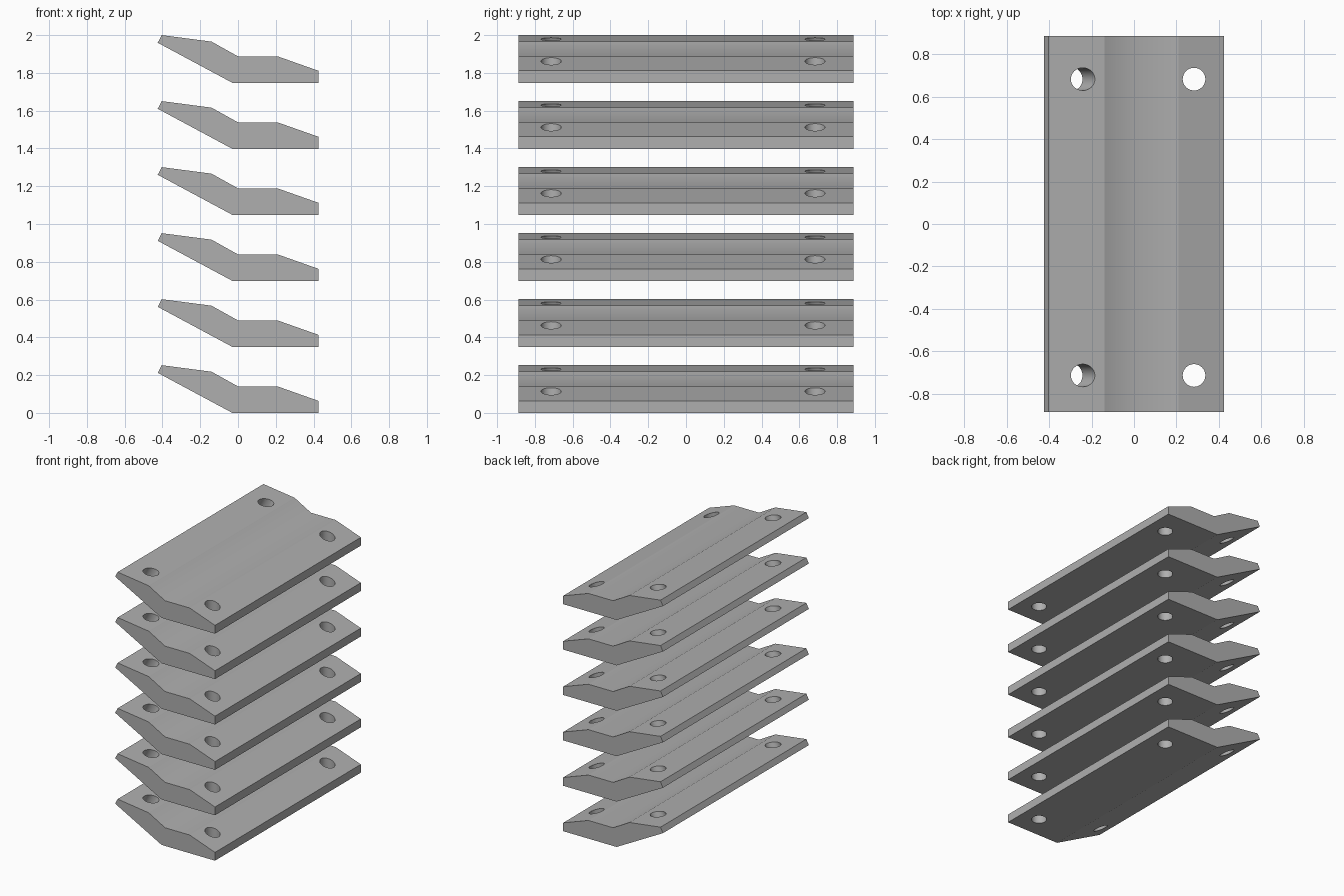
import bpy
import bmesh
import math
from mathutils import Matrix, Vector

if "Cube" in bpy.data.objects:
    bpy.data.objects.remove(bpy.data.objects["Cube"])

COUNT, STEP, HALF_LENGTH = 6, 0.3495, 0.887
HOLE_RADIUS = 0.0535
HOLE_Y = (-0.714, 0.683)
PROFILE = [(-0.425, 0.212), (-0.404, 0.2525), (-0.14, 0.218), (0, 0.14),
           (0.21, 0.14), (0.425, 0.064), (0.425, 0), (-0.03, 0)]

grey = bpy.data.materials.new("plain grey")
grey.use_nodes = True
colour = (0.43, 0.43, 0.43, 1)
grey.diffuse_color = colour
grey.node_tree.nodes["Principled BSDF"].inputs["Base Color"].default_value = colour


def add_object(name, mesh):
    obj = bpy.data.objects.new(name, mesh)
    bpy.context.collection.objects.link(obj)
    return obj


def mesh_from(bm, name):
    bmesh.ops.recalc_face_normals(bm, faces=bm.faces)
    mesh = bpy.data.meshes.new(name)
    bm.to_mesh(mesh)
    bm.free()
    mesh.materials.append(grey)
    return mesh


# Bent plate: side profile extruded along its length
bm = bmesh.new()
end = bm.faces.new([bm.verts.new((x, -HALF_LENGTH, z)) for x, z in PROFILE])
extruded = bmesh.ops.extrude_face_region(bm, geom=[end])["geom"]
bmesh.ops.translate(bm, vec=(0, 2 * HALF_LENGTH, 0),
                    verts=[v for v in extruded if isinstance(v, bmesh.types.BMVert)])
blank = add_object("plate_blank", mesh_from(bm, "plate_blank"))

# Bolt holes: upright on the right flange, square to the sloping underside on the other
slope = math.atan2(0.212, 0.395)
bm = bmesh.new()
for x, z, tilt in ((0.283, 0.06, 0), (-0.24, 0.233, slope)):
    for y in HOLE_Y:
        bmesh.ops.create_cone(bm, cap_ends=True, segments=32, radius1=HOLE_RADIUS,
                              radius2=HOLE_RADIUS, depth=0.5,
                              matrix=Matrix.Translation((x, y, z)) @ Matrix.Rotation(tilt, 4, "Y"))
cutter = add_object("hole_cutter", mesh_from(bm, "hole_cutter"))
cutter.hide_render = True

cut = blank.modifiers.new("holes", "BOOLEAN")
cut.operation, cut.solver, cut.object = "DIFFERENCE", "EXACT", cutter
depsgraph = bpy.context.evaluated_depsgraph_get()
plate = bpy.data.meshes.new_from_object(blank.evaluated_get(depsgraph))
bpy.data.objects.remove(blank)
bpy.data.objects.remove(cutter)

# Smooth hole walls and the inner bend, crisp edges elsewhere
bm = bmesh.new()
bm.from_mesh(plate)
for face in bm.faces:
    face.smooth = True
    face.material_index = 0
for edge in bm.edges:
    inner_bend = all(abs(v.co.x) < 0.005 and v.co.z > 0.1 for v in edge.verts)
    edge.smooth = inner_bend or edge.calc_face_angle(math.pi) < math.radians(15)
bm.to_mesh(plate)
bm.free()
plate.materials.clear()
plate.materials.append(grey)

# Stack of identical plates
for i in range(COUNT):
    add_object(f"bent_plate_{i + 1}", plate).location = Vector((0, 0, i * STEP))
